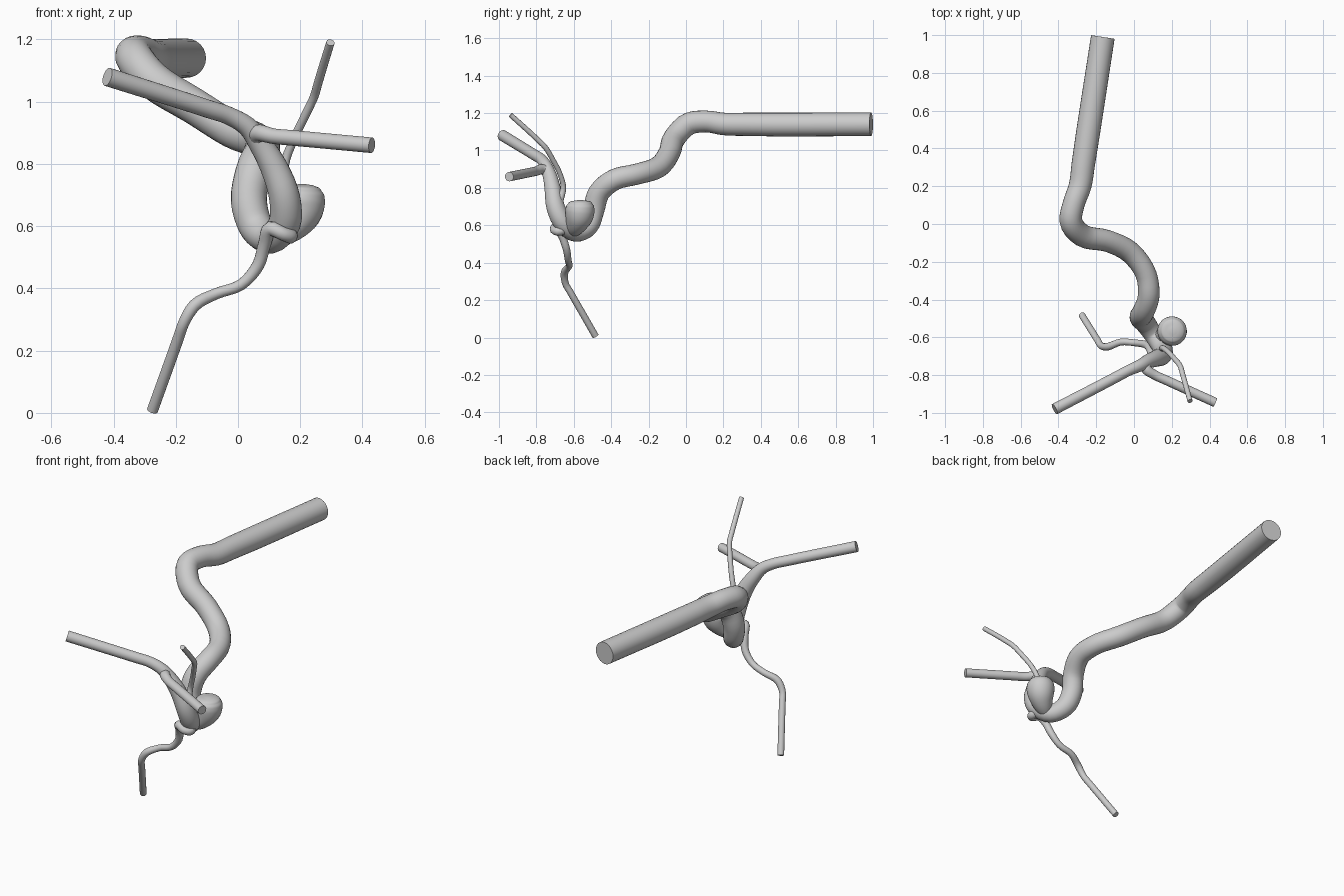
import bpy, bmesh, math
from mathutils import Vector


def smooth_path(pts, steps):
    """Spline through (x, y, z, r) points, with tangents scaled to spacing."""
    P = [Vector(p) for p in pts]
    n = len(P)
    d = [(P[i + 1].xyz - P[i].xyz).length for i in range(n - 1)]
    T = []
    for i in range(n):
        if i == 0:
            T.append((P[1] - P[0]) / d[0])
        elif i == n - 1:
            T.append((P[-1] - P[-2]) / d[-1])
        else:
            a, b = (P[i] - P[i - 1]) / d[i - 1], (P[i + 1] - P[i]) / d[i]
            T.append((a * d[i] + b * d[i - 1]) / (d[i] + d[i - 1]))
    out = []
    for i in range(n - 1):
        for k in range(steps):
            t = k / steps
            t2, t3 = t * t, t * t * t
            out.append(P[i] * (2 * t3 - 3 * t2 + 1) + T[i] * d[i] * (t3 - 2 * t2 + t)
                       + P[i + 1] * (3 * t2 - 2 * t3) + T[i + 1] * d[i] * (t3 - t2))
    return out + [P[-1]]


def vessel(name, pts, sides=20, steps=4):
    """Capped round tube whose radius varies along the path."""
    path = smooth_path(pts, steps)
    bm = bmesh.new()
    rings, normal = [], Vector((0.3, 0.2, 1))
    for i, p in enumerate(path):
        tan = (path[min(i + 1, len(path) - 1)].xyz - path[max(i - 1, 0)].xyz).normalized()
        normal = (normal - tan * normal.dot(tan)).normalized()
        side = tan.cross(normal)
        rings.append([bm.verts.new(p.xyz + p.w * (normal * math.cos(a) + side * math.sin(a)))
                      for a in (2 * math.pi * k / sides for k in range(sides))])
    for a, b in zip(rings, rings[1:]):
        for k in range(sides):
            j = (k + 1) % sides
            bm.faces.new((a[k], a[j], b[j], b[k]))
    bm.faces.new(rings[0])
    bm.faces.new(rings[-1])
    bmesh.ops.recalc_face_normals(bm, faces=bm.faces)
    me = bpy.data.meshes.new(name)
    bm.to_mesh(me)
    bm.free()
    ob = bpy.data.objects.new(name, me)
    bpy.context.collection.objects.link(ob)
    bpy.ops.object.select_all(action='DESELECT')
    bpy.context.view_layer.objects.active = ob
    ob.select_set(True)
    bpy.ops.object.shade_smooth_by_angle(angle=math.radians(50))
    return ob


# main artery, from the straight inlet through the bends to the fork
vessel("artery", [
    (-.165, .99, 1.14, .063), (-.268, .32, 1.14, .062), (-.286, .20, 1.142, .060),
    (-.318, .11, 1.155, .058), (-.335, .02, 1.145, .060), (-.275, -.06, 1.07, .060),
    (-.14, -.09, .985, .058), (-.02, -.15, .91, .058), (.065, -.27, .872, .056),
    (.078, -.38, .845, .057), (.05, -.465, .775, .058), (.035, -.495, .68, .058),
    (.06, -.525, .595, .055), (.105, -.59, .562, .050), (.150, -.655, .61, .052),
    (.150, -.695, .69, .050), (.115, -.712, .79, .044), (.075, -.727, .86, .038),
    (.03, -.750, .92, .032), (-.03, -.776, .955, .029),
    (-.09, -.808, .975, .029), (-.42, -.98, 1.08, .030)], sides=24)

# bulging sac on the lower bend
vessel("sac", [
    (.125, -.61, .565, .035), (.170, -.588, .605, .058), (.198, -.570, .655, .076),
    (.203, -.566, .690, .077), (.205, -.565, .715, .066), (.206, -.565, .730, .042),
    (.206, -.565, .735, .012)], sides=24)

# right arm of the fork
vessel("fork_branch", [
    (.065, -.730, .875, .030), (.062, -.763, .898, .028), (.115, -.802, .889, .025),
    (.17, -.827, .884, .025), (.43, -.945, .86, .025)])

# thin rising branch
vessel("upper_branch", [
    (.150, -.675, .73, .020), (.150, -.656, .80, .015), (.175, -.672, .87, .014),
    (.213, -.712, .95, .014), (.246, -.755, 1.02, .014), (.256, -.790, 1.055, .014),
    (.297, -.938, 1.19, .0135)], sides=14)

# looping branch that drops to the ground
vessel("lower_branch", [
    (.150, -.640, .58, .026), (.168, -.685, .568, .024), (.145, -.705, .575, .022),
    (.105, -.695, .592, .024), (.086, -.665, .545, .021), (.065, -.640, .475, .020),
    (.010, -.630, .412, .018), (-.070, -.625, .383, .018), (-.140, -.650, .345, .020),
    (-.176, -.643, .285, .018), (-.190, -.620, .245, .018), (-.275, -.484, .008, .018)],
    sides=16)
